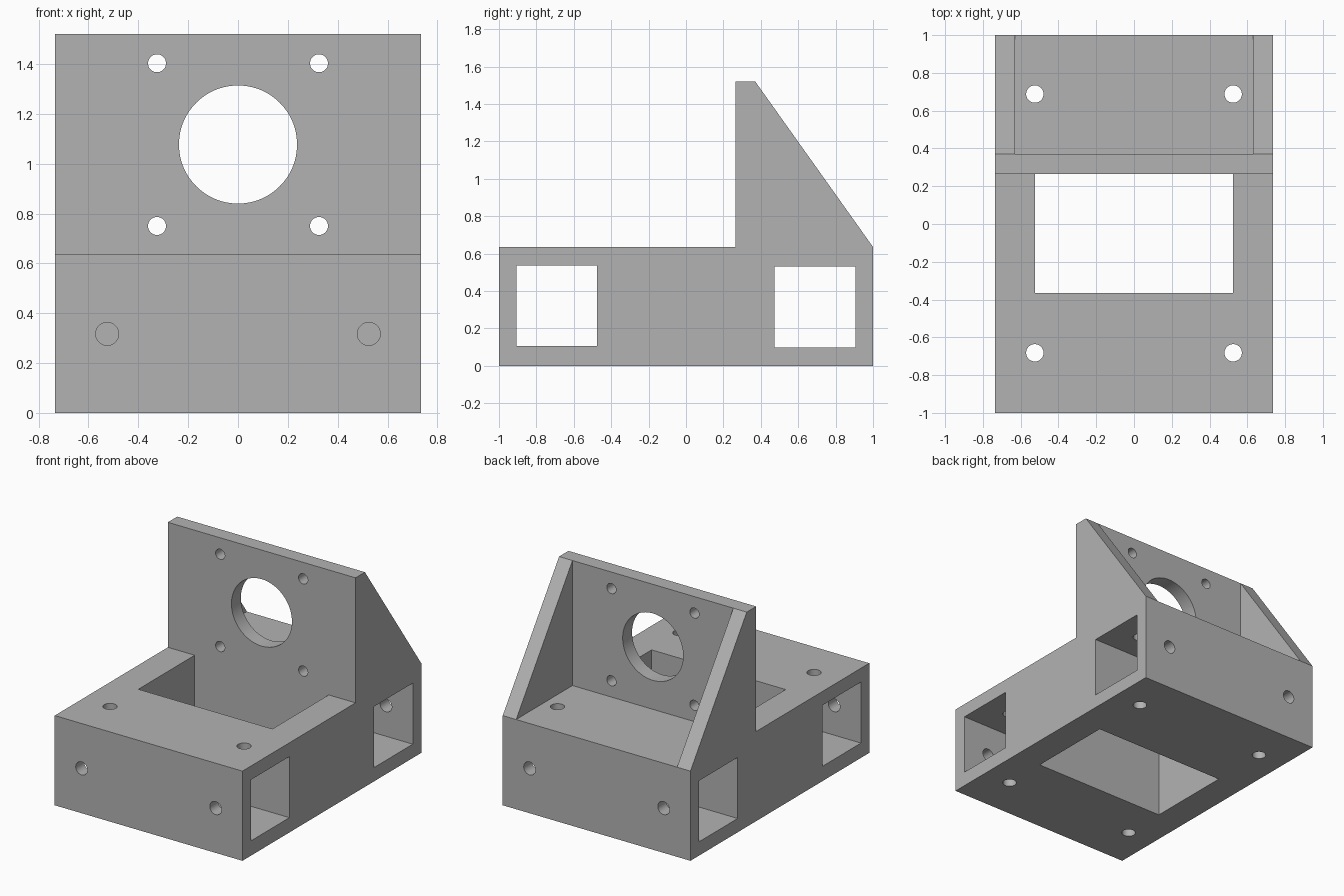
import bpy
import bmesh
from mathutils import Matrix, Vector

cube = bpy.data.objects.get("Cube")
if cube:
    bpy.data.objects.remove(cube, do_unlink=True)

grey = bpy.data.materials.new("plain grey")
grey.use_nodes = True
colour = (0.45, 0.45, 0.45, 1)
grey.diffuse_color = colour
grey.node_tree.nodes["Principled BSDF"].inputs["Base Color"].default_value = colour


def add_object(name, bm):
    bmesh.ops.recalc_face_normals(bm, faces=bm.faces)
    mesh = bpy.data.meshes.new(name)
    bm.to_mesh(mesh)
    bm.free()
    mesh.materials.append(grey)
    obj = bpy.data.objects.new(name, mesh)
    bpy.context.collection.objects.link(obj)
    return obj


def cut(body, bm):
    """Subtract a closed shape from the body and discard the cutter."""
    cutter = add_object("cutter", bm)
    cutter.hide_render = True
    mod = body.modifiers.new("cut", 'BOOLEAN')
    mod.operation = 'DIFFERENCE'
    mod.solver = 'EXACT'
    mod.object = cutter
    bpy.context.view_layer.objects.active = body
    bpy.ops.object.modifier_apply(modifier=mod.name)
    bpy.data.objects.remove(cutter, do_unlink=True)


def cut_box(body, low, high):
    low, high = Vector(low), Vector(high)
    bm = bmesh.new()
    bmesh.ops.create_cube(bm, size=1, matrix=Matrix.Translation((low + high) / 2)
                          @ Matrix.Diagonal((*(high - low), 1)))
    cut(body, bm)


def cut_hole(body, centre, radius, depth, axis, segments=48):
    turn = Matrix.Rotation(1.5707963, 4, 'X') if axis == 'Y' else Matrix()
    bm = bmesh.new()
    bmesh.ops.create_cone(bm, cap_ends=True, segments=segments, radius1=radius,
                          radius2=radius, depth=depth,
                          matrix=Matrix.Translation(centre) @ turn)
    cut(body, bm)


# Main dimensions
half_w, base_h, top = 0.735, 0.635, 1.52
plate_front, plate_back = 0.265, 0.37

# Side profile of base, upright plate and sloping gussets
profile = [(-1, 0), (1, 0), (1, base_h), (plate_back, top),
           (plate_front, top), (plate_front, base_h), (-1, base_h)]
bm = bmesh.new()
face = bm.faces.new([bm.verts.new((-half_w, y, z)) for y, z in profile])
side = bmesh.ops.extrude_face_region(bm, geom=[face])
bmesh.ops.translate(bm, vec=(2 * half_w, 0, 0),
                    verts=[v for v in side["geom"] if isinstance(v, bmesh.types.BMVert)])
body = add_object("motor_mount_bracket", bm)

# Space between the gussets
cut_box(body, (-0.63, plate_back, base_h), (0.63, 1.2, 1.7))

# Rectangular well through the base, flush with the plate
cut_box(body, (-0.525, -0.365, -0.1), (0.525, plate_front, base_h + 0.1))

# Square tunnels across the base
cut_box(body, (-1, -0.907, 0.105), (1, -0.475, 0.537))
cut_box(body, (-1, 0.472, 0.098), (1, 0.905, 0.53))

# Large opening in the plate
plate_mid = (plate_front + plate_back) / 2
cut_hole(body, (0, plate_mid, 1.077), 0.237, 0.3, 'Y', 96)

for s in (-1, 1):
    # Screw holes around the large opening
    for z in (0.75, 1.403):
        cut_hole(body, (s * 0.325, plate_mid, z), 0.036, 0.3, 'Y')
    # Vertical bolt holes through the base
    for y in (-0.682, 0.688):
        cut_hole(body, (s * 0.525, y, 0.32), 0.046, 1.0, 'Z')
    # Bolt holes in the end walls, opening into the tunnels
    for y in (-1, 1):
        cut_hole(body, (s * 0.525, y, 0.317), 0.046, 0.4, 'Y')

# Smooth hole walls, keep sharp edges
bpy.ops.object.select_all(action='DESELECT')
body.select_set(True)
bpy.context.view_layer.objects.active = body
bpy.ops.object.shade_smooth_by_angle(angle=0.5)
